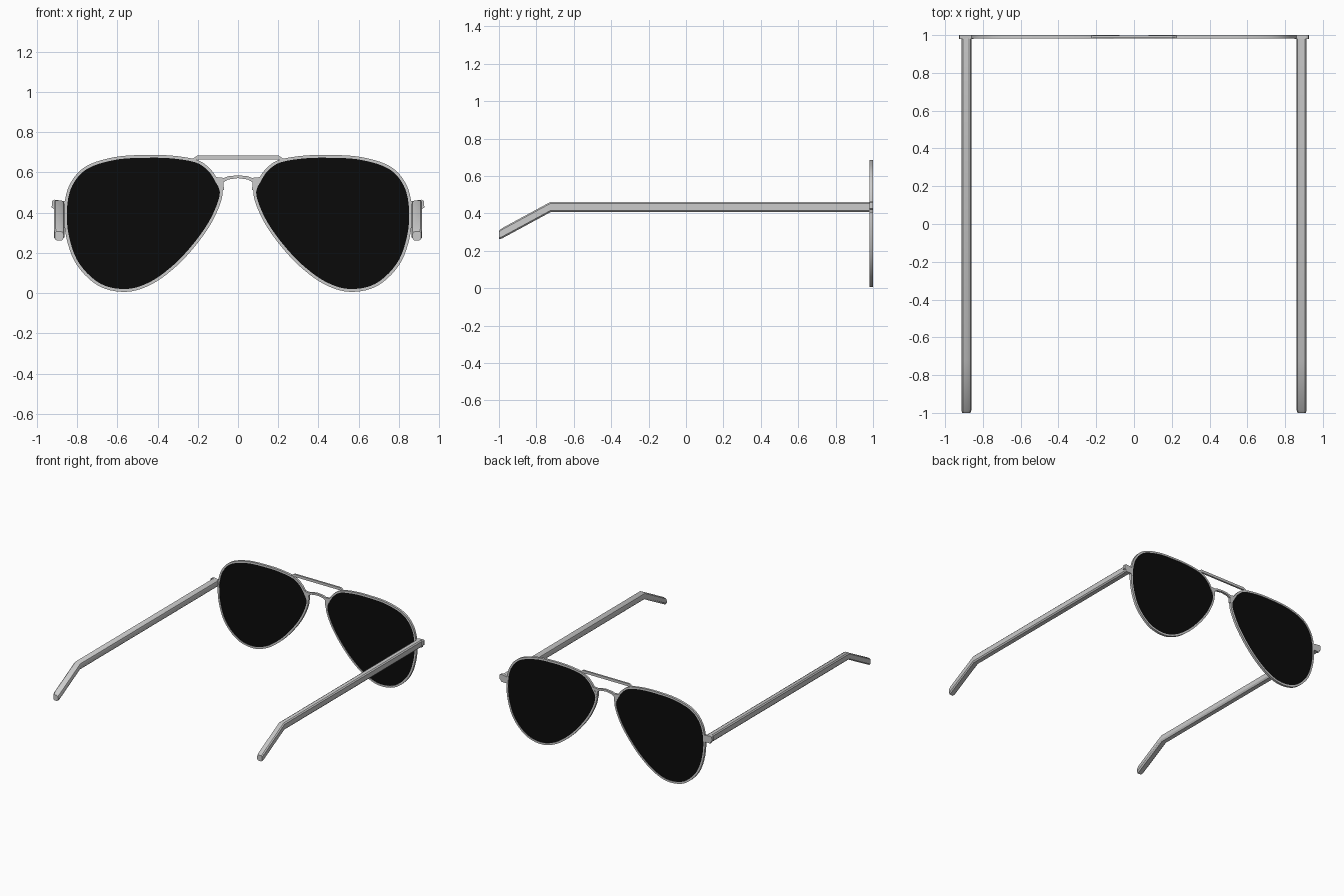
import bpy, bmesh
from mathutils import Vector

if "Cube" in bpy.data.objects:
    bpy.data.objects.remove(bpy.data.objects["Cube"])

# right rim outline in x, z
OUTLINE = [(.455, .686), (.32, .682), (.2, .66), (.135, .613), (.1, .56), (.077, .51),
           (.088, .445), (.134, .345), (.21, .237), (.31, .13), (.43, .043), (.555, .006),
           (.69, .034), (.8, .138), (.853, .275), (.864, .418), (.836, .54), (.755, .63), (.61, .676)]


def smooth_loop(pts, steps=5):
    """Closed Catmull-Rom curve through the points."""
    p = [Vector(q) for q in pts]
    n, out = len(p), []
    for i in range(n):
        a, b, c, d = p[i - 1], p[i], p[(i + 1) % n], p[(i + 2) % n]
        for k in range(steps):
            t = k / steps
            out.append(.5 * (2 * b + (c - a) * t + (2 * a - 5 * b + 4 * c - d) * t * t
                             + (3 * b - a - 3 * c + d) * t ** 3))
    return out


def inset(loop, dist):
    """Counter-clockwise loop moved inwards."""
    out = []
    for i, p in enumerate(loop):
        t = (loop[(i + 1) % len(loop)] - loop[i - 1]).normalized()
        out.append(p + Vector((-t.y, t.x)) * dist)
    return out


def make(name, rings, caps=True, closed=False, mirror=True, mat=None):
    """Skin a list of equal rings of 3D points."""
    bm = bmesh.new()
    vs = [[bm.verts.new(p) for p in r] for r in rings]
    n = len(vs[0])
    for j in range(len(vs) if closed else len(vs) - 1):
        a, b = vs[j], vs[(j + 1) % len(vs)]
        for i in range(n):
            k = (i + 1) % n
            bm.faces.new((a[i], a[k], b[k], b[i]))
    if caps and not closed:
        bm.faces.new(vs[0][::-1])
        bm.faces.new(vs[-1])
    bmesh.ops.recalc_face_normals(bm, faces=bm.faces)
    me = bpy.data.meshes.new(name)
    bm.to_mesh(me)
    bm.free()
    ob = bpy.data.objects.new(name, me)
    bpy.context.collection.objects.link(ob)
    if mat:
        me.materials.append(mat)
    if mirror:
        ob.modifiers.new("Mirror", 'MIRROR').use_mirror_merge = False
    bpy.context.view_layer.objects.active = ob
    bpy.ops.object.select_all(action='DESELECT')
    ob.select_set(True)
    bpy.ops.object.shade_smooth_by_angle(angle=.5)
    return ob


def at_y(loop, y):
    return [(p[0], y, p[1]) for p in loop]


def plate(name, loop, y0, y1, **kw):
    return make(name, [at_y(loop, y0), at_y(loop, y1)], **kw)


black = bpy.data.materials.new("lens_black")
black.diffuse_color = (.003, .003, .003, 1)
black.use_nodes = True
black.node_tree.nodes["Principled BSDF"].inputs["Base Color"].default_value = black.diffuse_color

# rims and lenses
outer = smooth_loop(OUTLINE)
inner = inset(outer, .014)
make("rim", [at_y(outer, .982), at_y(outer, 1), at_y(inner, 1), at_y(inner, .982)], closed=True)
plate("lens", inset(outer, .010), .985, .997, mat=black)

# straight brow bar
plate("brow_bar", [(-.23, .664), (.23, .664), (.2, .684), (-.2, .684)], .984, .998, mirror=False)

# arched nose bridge with short turned-down ends
half = [(.05, .580), (.07, .572), (.108, .576), (.115, .562), (.104, .545), (.09, .505),
        (.07, .512), (.072, .55), (.05, .564)]
bridge = [(0, .585)] + half + [(0, .571)] + [(-x, z) for x, z in half[::-1]]
plate("bridge", bridge, .982, .999, mirror=False)

# hinge blocks joining rim and temple
plate("hinge", [(.85, .405), (.912, .405), (.916, .42), (.926, .425), (.924, .458),
                (.912, .464), (.85, .455)], .98, 1)

# temples: chamfered section swept back, then bent down at the ear
SECTION = [(.906, -.027), (.914, -.018), (.914, .02), (.906, .028), (.88, .028),
           (.866, .02), (.861, .004), (.863, -.015), (.872, -.027)]
PATH = [(.985, .433), (-.725, .433), (-.985, .292), (-1.0, .284)]
temple = []
for j, (y, z) in enumerate(PATH):
    s = .82 if j == 3 else 1
    temple.append([(.888 + (x - .888) * s, y, z + dz * s) for x, dz in SECTION])
make("temple", temple)
